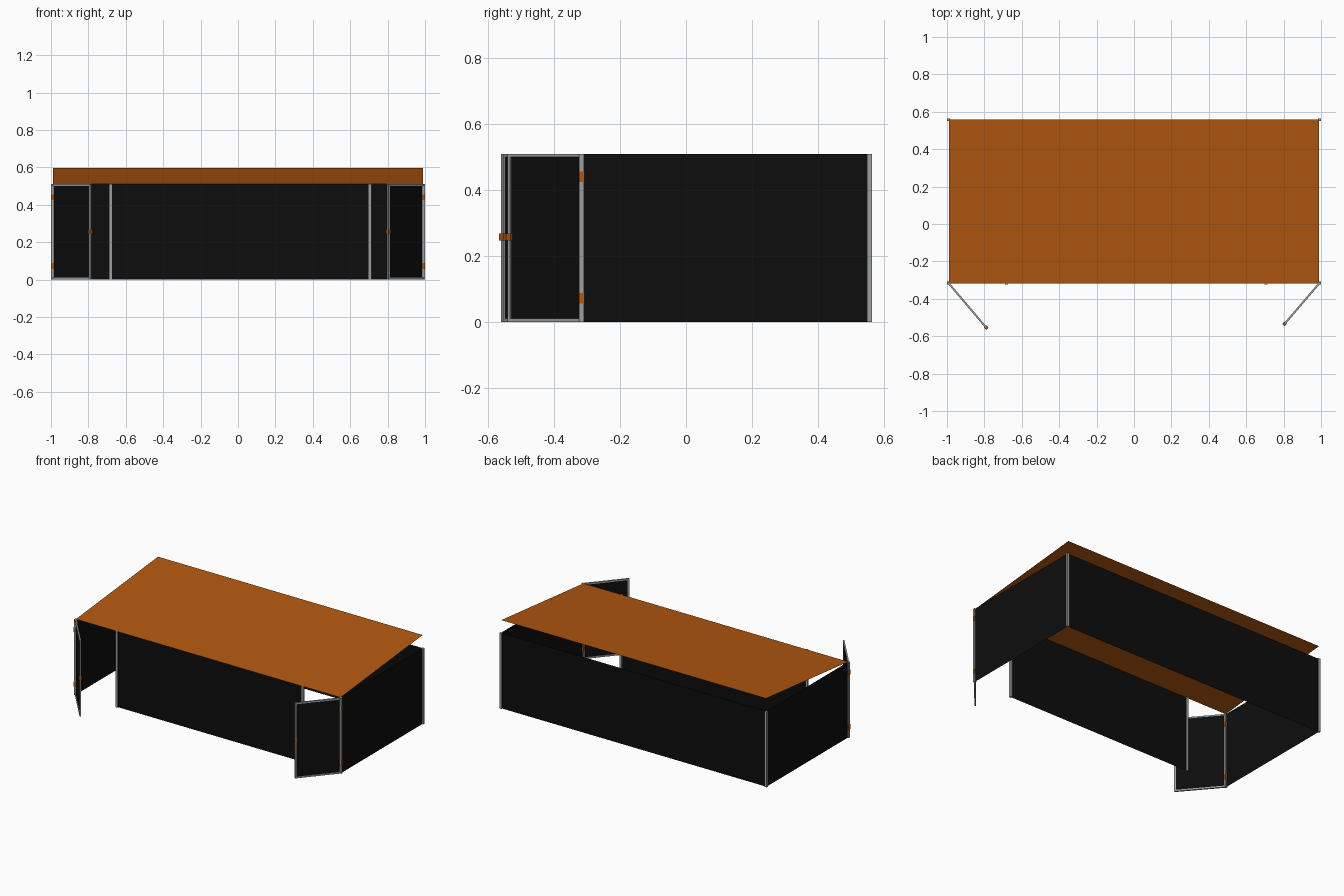
import bpy
import math
from mathutils import Vector

if "Cube" in bpy.data.objects:
    bpy.data.objects.remove(bpy.data.objects["Cube"], do_unlink=True)


def make_material(name, rgb):
    mat = bpy.data.materials.new(name)
    mat.use_nodes = True
    mat.diffuse_color = (*rgb, 1)
    mat.node_tree.nodes["Principled BSDF"].inputs["Base Color"].default_value = (*rgb, 1)
    return mat


black = make_material("black mesh", (0.004, 0.004, 0.004))
orange = make_material("burnt orange", (0.45, 0.097, 0.005))
grey = make_material("steel grey", (0.34, 0.345, 0.345))

HEIGHT = 0.51
SIDE, FRONT, BACK = 0.991, -0.317, 0.557
POST, BAR = 0.015, 0.01


def box(name, centre, size, mat, angle=0):
    bpy.ops.mesh.primitive_cube_add(size=1, location=centre, rotation=(0, 0, angle))
    obj = bpy.context.object
    obj.name = name
    obj.scale = size
    obj.data.materials.append(mat)
    return obj


def sheet(name, corners, mat):
    mesh = bpy.data.meshes.new(name)
    mesh.from_pydata(corners, [], [range(len(corners))])
    mesh.materials.append(mat)
    obj = bpy.data.objects.new(name, mesh)
    bpy.context.collection.objects.link(obj)
    return obj


def wall(name, a, b):
    return sheet(name, [(*a, 0), (*b, 0), (*b, HEIGHT), (*a, HEIGHT)], black)


def post(name, x, y):
    return box(name, (x, y, HEIGHT / 2), (POST, POST, HEIGHT), grey)


# Front posts beside the two door openings
INNER = {"right": -0.682, "left": 0.705}
# Free end of each open door
DOOR_END = {"right": (-0.79, -0.554), "left": (0.805, -0.534)}

for side, sign in (("right", -1), ("left", 1)):
    x = sign * SIDE
    post(f"{side}_front_corner_post", x, FRONT)
    post(f"{side}_back_corner_post", x, BACK)
    post(f"{side}_door_post", INNER[side], FRONT)
    wall(f"{side}_wall", (x, FRONT), (x, BACK))

    # Hinges wrapped around the corner post
    for level, z in (("lower", 0.072), ("upper", 0.44)):
        box(f"{side}_{level}_hinge", (x, FRONT + 0.001, z), (0.018, 0.017, 0.032), orange)

    # Open door: panel, rails, free stile and latch
    hinge, end = Vector((x, FRONT)), Vector(DOOR_END[side])
    span = end - hinge
    mid = (hinge + end) / 2
    angle = math.atan2(span.y, span.x)
    wall(f"{side}_door_panel", tuple(hinge), tuple(end))
    for level, z in (("bottom", BAR / 2), ("top", HEIGHT - BAR / 2)):
        box(f"{side}_door_{level}_rail", (*mid, z), (span.length, BAR, BAR), grey, angle)
    box(f"{side}_door_stile", (*end, HEIGHT / 2), (BAR, BAR, HEIGHT), grey, angle)
    box(f"{side}_door_latch", (*end, 0.257), (0.018, 0.018, 0.021), orange, angle)

# Long walls
wall("back_wall", (-SIDE, BACK), (SIDE, BACK))
wall("front_wall", (INNER["right"], FRONT), (INNER["left"], FRONT))

# Sloping roof sheet, raised at the back
sheet("roof", [(-0.99, FRONT, HEIGHT), (0.988, FRONT, HEIGHT),
               (0.988, 0.56, 0.597), (-0.99, 0.56, 0.597)], orange)
